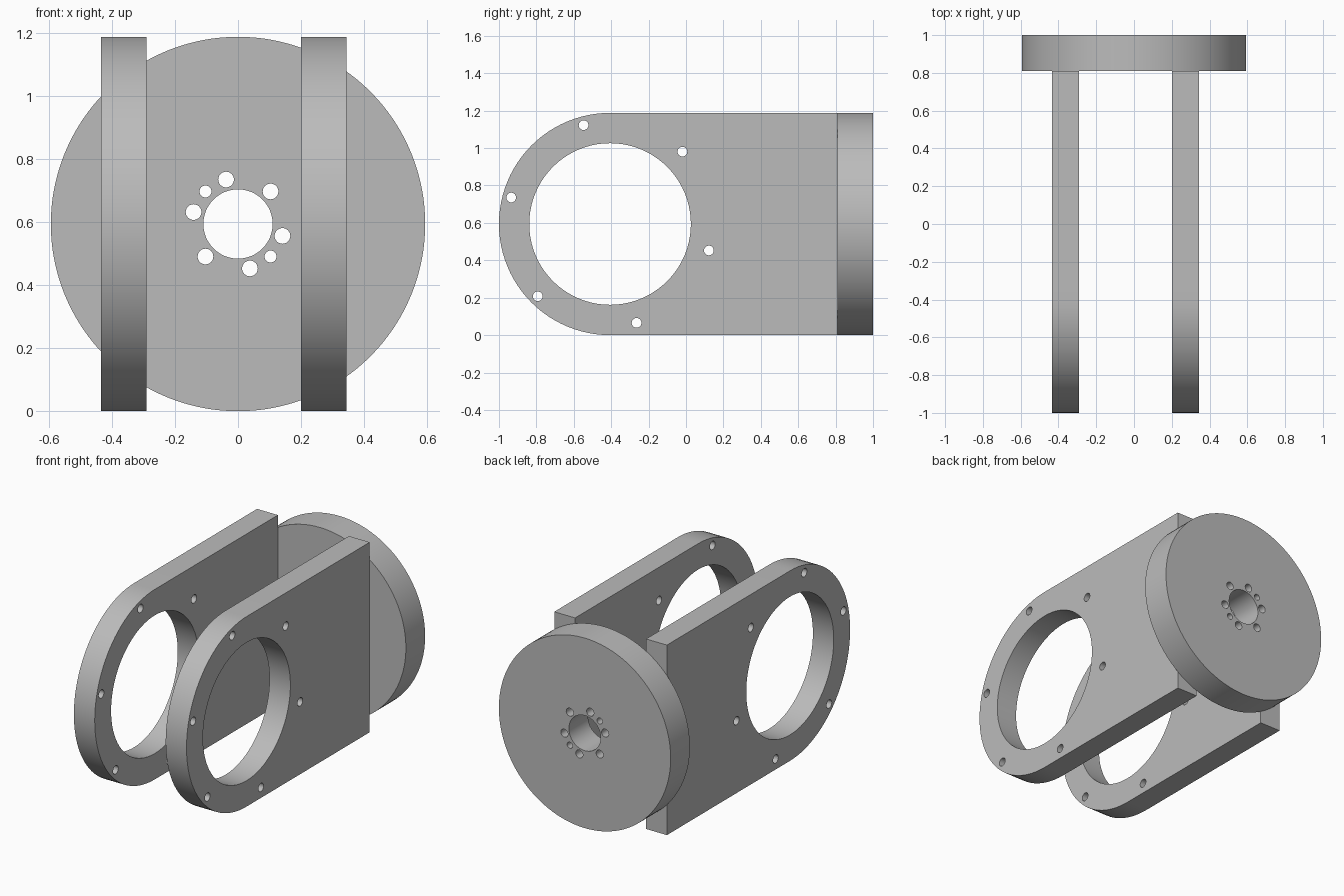
import bpy
import bmesh
from math import cos, sin, radians, pi
from mathutils import Matrix, Vector

cube = bpy.data.objects.get("Cube")
if cube:
    bpy.data.objects.remove(cube, do_unlink=True)

R = 0.594          # shared outer radius, also the height of the main axis
PIVOT_Y = -0.406   # centre of the rounded plate ends
JOINT_Y = 0.81     # where the plates meet the disc

grey = bpy.data.materials.new("Plain grey")
grey.use_nodes = True
grey.diffuse_color = (0.5, 0.5, 0.5, 1)
grey.node_tree.nodes["Principled BSDF"].inputs["Base Color"].default_value = (0.5, 0.5, 0.5, 1)


def arc(cu, cv, r, start=0, sweep=360, n=48):
    """Points along an arc; a full circle leaves out the repeated end point."""
    count = n if sweep == 360 else n + 1
    angles = [radians(start + sweep * i / n) for i in range(count)]
    return [(cu + r * cos(a), cv + r * sin(a)) for a in angles]


def bolt_holes(cu, cv, pitch, r, degrees):
    return [arc(*arc(cu, cv, pitch, d, 1, 1)[0], r, n=24) for d in degrees]


def extruded(name, loops, thickness, axes, origin):
    """Fill the outline and its holes, then extrude along the third axis."""
    curve = bpy.data.curves.new(name, "CURVE")
    curve.dimensions = "2D"
    curve.fill_mode = "BOTH"
    curve.extrude = thickness / 2
    for loop in loops:
        spline = curve.splines.new("POLY")
        spline.points.add(len(loop) - 1)
        for point, (u, v) in zip(spline.points, loop):
            point.co = (u, v, 0, 1)
        spline.use_cyclic_u = True
    source = bpy.data.objects.new(name + " profile", curve)
    bpy.context.collection.objects.link(source)
    depsgraph = bpy.context.evaluated_depsgraph_get()
    mesh = bpy.data.meshes.new_from_object(source.evaluated_get(depsgraph))
    bpy.data.objects.remove(source, do_unlink=True)

    bm = bmesh.new()
    bm.from_mesh(mesh)
    bmesh.ops.remove_doubles(bm, verts=bm.verts, dist=0.0001)
    basis = Matrix([Vector(a) for a in axes]).transposed().to_4x4()
    bm.transform(Matrix.Translation(origin) @ basis)
    bmesh.ops.recalc_face_normals(bm, faces=bm.faces)
    bm.to_mesh(mesh)
    bm.free()

    mesh.name = name
    mesh.materials.clear()
    mesh.materials.append(grey)
    obj = bpy.data.objects.new(name, mesh)
    bpy.context.collection.objects.link(obj)
    bpy.ops.object.select_all(action="DESELECT")
    obj.select_set(True)
    bpy.context.view_layer.objects.active = obj
    bpy.ops.object.shade_smooth_by_angle(angle=pi / 6)
    return obj


# Side plates: round front end, large bearing opening and six bolt holes
outline = arc(PIVOT_Y, R, R, 90, 180) + [(JOINT_Y, 0), (JOINT_Y, 2 * R)]
plate = [outline, arc(PIVOT_Y, R, 0.432, n=80)]
plate += bolt_holes(PIVOT_Y, R, 0.547, 0.026, range(45, 405, 60))
for name, x in (("right_plate", -0.363), ("left_plate", 0.272)):
    extruded(name, plate, 0.144, ((0, 1, 0), (0, 0, 1), (1, 0, 0)), (x, 0, 0))

# Rear disc: central bore, six bolt holes and two smaller pin holes
disc = [arc(0, R, R, n=128), arc(0, R, 0.11)]
disc += bolt_holes(0, R, 0.146, 0.025, range(45, 405, 60))
disc += bolt_holes(0, R, 0.146, 0.019, (135, 315))
extruded("rear_disc", disc, 1 - JOINT_Y, ((1, 0, 0), (0, 0, 1), (0, -1, 0)),
         (0, (1 + JOINT_Y) / 2, 0))
